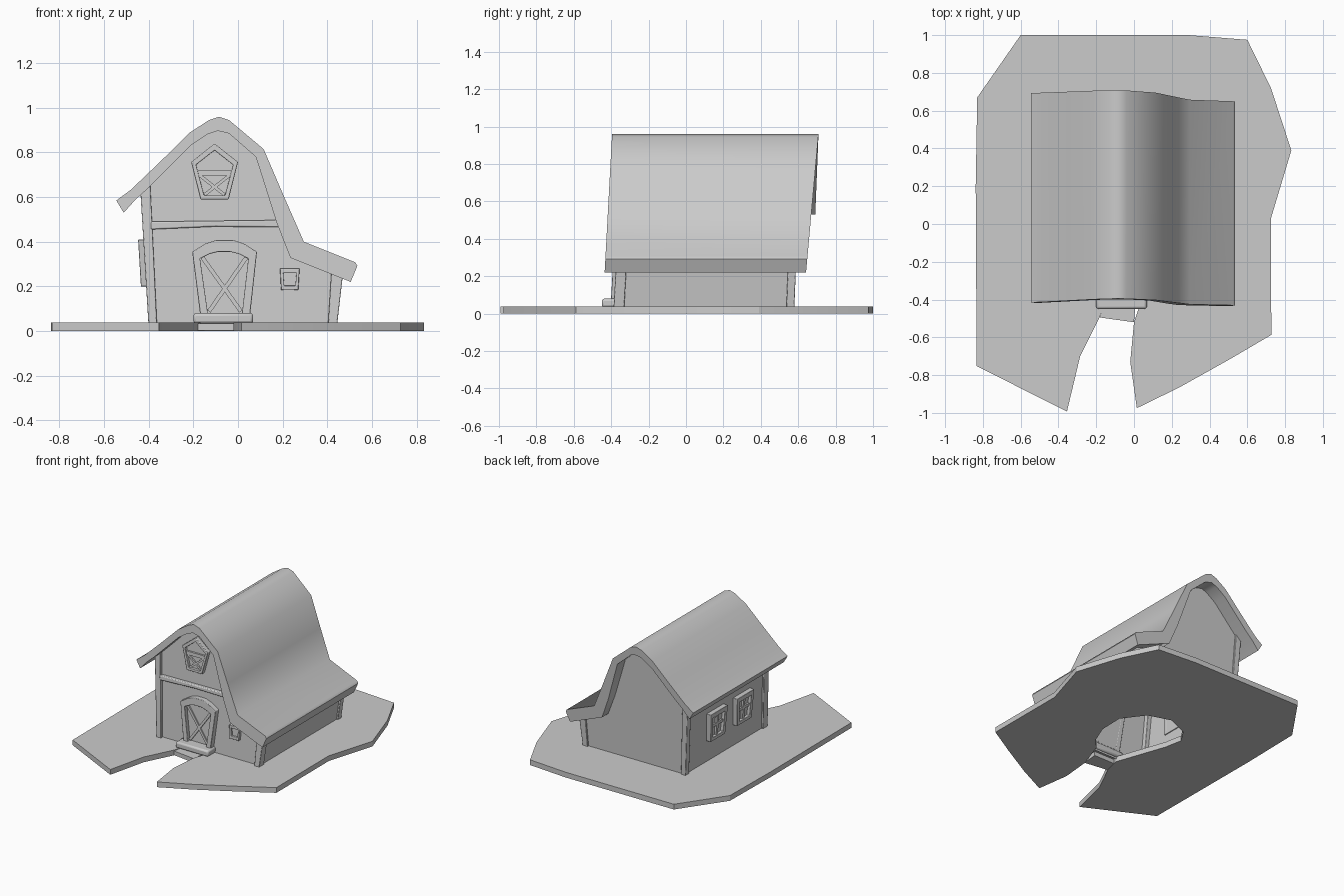
import bpy, bmesh, math

FRONT, BACK = -0.367, 0.565
LEAN_F, LEAN_B = 0.055, 0.04      # gable walls lean back with height


def finish(name, bm, bevel=0.0, angle=30):
    bmesh.ops.recalc_face_normals(bm, faces=bm.faces)
    me = bpy.data.meshes.new(name)
    bm.to_mesh(me)
    bm.free()
    ob = bpy.data.objects.new(name, me)
    bpy.context.collection.objects.link(ob)
    if bevel:
        m = ob.modifiers.new("bevel", 'BEVEL')
        m.width, m.segments, m.limit_method = bevel, 2, 'ANGLE'
    bpy.ops.object.select_all(action='DESELECT')
    ob.select_set(True)
    bpy.context.view_layer.objects.active = ob
    bpy.ops.object.shade_smooth_by_angle(angle=math.radians(angle))
    return ob


def front(u, v, d):
    return (u, FRONT + LEAN_F * v - d, v)


def left_at(y):
    # left wall leans outward with height
    return lambda u, v, d: (-0.393 - 0.06 * v - d, y + u, v)


def flat(u, v, d):
    return (u, v, d)


def prism(name, pts, d0, d1, place=front, bevel=0.0, angle=30):
    bm = bmesh.new()
    a = [bm.verts.new(place(u, v, d0)) for u, v in pts]
    b = [bm.verts.new(place(u, v, d1)) for u, v in pts]
    n = len(pts)
    bm.faces.new(a)
    bm.faces.new(b)
    for i in range(n):
        j = (i + 1) % n
        bm.faces.new((a[i], a[j], b[j], b[i]))
    return finish(name, bm, bevel, angle)


def frame(name, outer, inner, d0, d1, place=front, bevel=0.003):
    bm = bmesh.new()
    rings = [[bm.verts.new(place(u, v, d)) for u, v in pts]
             for pts, d in ((outer, d0), (outer, d1), (inner, d1), (inner, d0))]
    n = len(outer)
    for k in range(4):
        r, s = rings[k], rings[(k + 1) % 4]
        for i in range(n):
            j = (i + 1) % n
            bm.faces.new((r[i], r[j], s[j], s[i]))
    return finish(name, bm, bevel)


def bar(name, a, b, w, d0, d1, place=front):
    dx, dy = b[0] - a[0], b[1] - a[1]
    l = math.hypot(dx, dy)
    nx, ny = -dy / l * w / 2, dx / l * w / 2
    return prism(name, [(a[0] + nx, a[1] + ny), (b[0] + nx, b[1] + ny),
                        (b[0] - nx, b[1] - ny), (a[0] - nx, a[1] - ny)], d0, d1, place)


# Ground slab: outer outline, then the path notch opening into a round hole under the house
prism("ground_slab", [
    (-0.60, 1.0), (0.29, 1.0), (0.60, 0.975), (0.725, 0.72), (0.833, 0.39), (0.725, 0.03),
    (0.727, -0.587), (0.50, -0.72), (0.24, -0.865), (0.015, -0.975), (-0.02, -0.73), (0.0, -0.52),
    (0.07, -0.31), (0.145, -0.23), (0.20, -0.09), (0.205, 0.09), (0.09, 0.245), (-0.08, 0.30),
    (-0.24, 0.23), (-0.305, 0.13), (-0.28, 0.0), (-0.15, -0.37), (-0.18, -0.49), (-0.285, -0.70),
    (-0.355, -0.993), (-0.833, -0.752), (-0.838, 0.20), (-0.83, 0.67)],
    0.0, 0.039, flat)

# Steps
prism("lower_step", [(-0.18, -0.495), (0.0, -0.52), (0.01, -0.40), (-0.16, -0.40)], 0.003, 0.034, flat)
prism("upper_step", [(-0.20, -0.45), (0.068, -0.45), (0.068, -0.35), (-0.20, -0.35)],
      0.034, 0.08, flat, 0.012)

# Walls: open-bottomed gable shell
gable = [(-0.388, 0.02), (-0.425, 0.63), (-0.21, 0.855), (-0.09, 0.925), (-0.03, 0.905),
         (0.09, 0.80), (0.19, 0.50), (0.27, 0.36), (0.46, 0.27), (0.432, 0.02)]
bm = bmesh.new()
fa = [bm.verts.new(front(x, z, 0)) for x, z in gable]
ba = [bm.verts.new((x, BACK + LEAN_B * z, z)) for x, z in gable]
bm.faces.new(fa)
bm.faces.new(ba[::-1])
for i, j in ((0, 1), (8, 9)):
    bm.faces.new((fa[j], fa[i], ba[i], ba[j]))
finish("walls", bm)

# Corner posts
for side, pts in (("left", [(-0.40, 0.01), (-0.362, 0.01), (-0.394, 0.67), (-0.437, 0.62)]),
                  ("right", [(0.442, 0.01), (0.402, 0.01), (0.42, 0.29), (0.472, 0.27)])):
    for end, y0, y1, lean in (("front", -0.389, -0.332, LEAN_F), ("back", 0.535, 0.578, LEAN_B)):
        prism(side + "_" + end + "_post", pts, y0, y1,
              lambda u, v, d, k=lean: (u, d + k * v, v), 0.004)

# Roof: curved thick profile with ends slanting with height
roof = [(-0.545, 0.585), (-0.48, 0.633), (-0.345, 0.762), (-0.215, 0.89), (-0.13, 0.945),
        (-0.085, 0.96), (-0.04, 0.945), (0.115, 0.815), (0.205, 0.605), (0.295, 0.40),
        (0.525, 0.308), (0.535, 0.292), (0.505, 0.22), (0.235, 0.328), (0.175, 0.48),
        (0.08, 0.78), (-0.04, 0.885), (-0.09, 0.897), (-0.135, 0.882), (-0.21, 0.832),
        (-0.40, 0.642), (-0.46, 0.588), (-0.512, 0.53)]


def roof_place(u, v, d):
    back = 0.67 + 0.04 * v if u < -0.086 else 0.622 + 0.09 * v
    return (u, back if d else -0.447 + 0.054 * v, v)


prism("roof", roof, 0, 1, roof_place, 0.0, 50)

# Beam across the gable
prism("gable_beam", [(-0.392, 0.455), (-0.1, 0.468), (0.187, 0.465), (0.175, 0.497), (-0.39, 0.49)],
      -0.01, 0.025, front, 0.006)


# Front door with arched frame and crossed planks
def arch(x0, x1, z0, t0, t1, zs, peak):
    c, h = (t0 + t1) / 2, (t1 - t0) / 2
    top = [(c - h * s, zs + (peak - zs) * (1 - s * s)) for s in (-1, -.6, -.25, .25, .6, 1)]
    return [(x0, z0), (x1, z0)] + top


d_in = arch(-0.135, 0.018, 0.08, -0.17, 0.046, 0.325, 0.357)
prism("door_panel", d_in, -0.01, 0.008)
frame("door_frame", arch(-0.168, 0.053, 0.06, -0.205, 0.085, 0.355, 0.412), d_in, -0.01, 0.038)
bar("door_brace_a", (-0.13, 0.088), (0.038, 0.33), 0.018, 0, 0.02)
bar("door_brace_b", (0.013, 0.088), (-0.16, 0.33), 0.018, 0, 0.018)

# Five-sided loft window
l_in = [(-0.152, 0.608), (-0.058, 0.608), (-0.022, 0.745), (-0.105, 0.81), (-0.188, 0.745)]
frame("loft_frame", [(-0.168, 0.59), (-0.042, 0.59), (0.0, 0.757), (-0.105, 0.84), (-0.21, 0.757)],
      l_in, -0.01, 0.03)
prism("loft_panel", l_in, -0.01, 0.008)
bar("loft_bar", (-0.185, 0.71), (-0.025, 0.71), 0.025, 0, 0.022)
bar("loft_brace_a", (-0.15, 0.61), (-0.035, 0.70), 0.014, 0, 0.02)
bar("loft_brace_b", (-0.06, 0.61), (-0.175, 0.70), 0.014, 0, 0.018)

# Small square window
s_in = [(0.207, 0.203), (0.257, 0.203), (0.262, 0.26), (0.203, 0.26)]
frame("small_window_frame", [(0.193, 0.183), (0.27, 0.183), (0.276, 0.28), (0.188, 0.28)], s_in, -0.01, 0.022)
prism("small_window_pane", s_in, -0.01, 0.006)

# Two cross-barred windows on the left wall
for i, y in enumerate((0.245, -0.065), 1):
    P = left_at(y)
    n = "side_window_%d" % i
    w_in = [(-0.06, 0.225), (0.06, 0.225), (0.07, 0.375), (-0.07, 0.375)]
    frame(n + "_frame", [(-0.085, 0.20), (0.085, 0.20), (0.10, 0.41), (-0.10, 0.41)],
          w_in, -0.012, 0.03, P)
    prism(n + "_pane", w_in, -0.01, 0.006, P)
    bar(n + "_mullion", (0, 0.22), (0, 0.38), 0.022, 0, 0.02, P)
    bar(n + "_crossbar", (-0.065, 0.305), (0.065, 0.305), 0.022, 0, 0.018, P)
